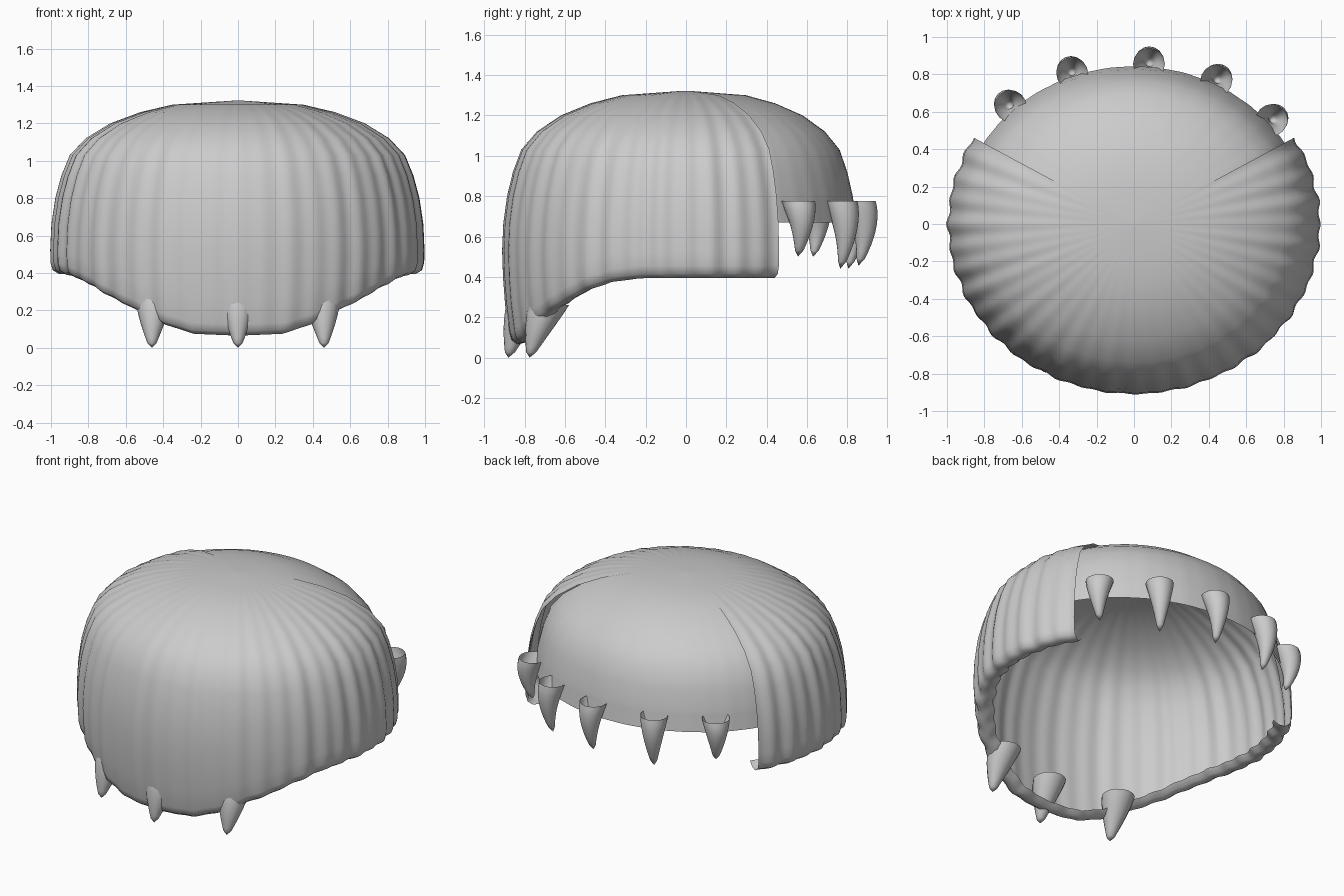
import bpy, bmesh
from math import sin, cos, radians, pi
from mathutils import Vector

if "Cube" in bpy.data.objects:
    bpy.data.objects.remove(bpy.data.objects["Cube"])


def lerp_table(table, v):
    for (a, fa), (b, fb) in zip(table, table[1:]):
        if v <= b:
            return fa + (fb - fa) * (v - a) / (b - a)
    return table[-1][1]


# Dome radius fraction against height
RADIUS = [(0.0, 0.95), (0.1, 0.96), (0.3, 0.988), (0.5, 1.0), (0.66, 0.993), (0.8, 0.972),
          (0.92, 0.94), (1.03, 0.895), (1.12, 0.81), (1.2, 0.68), (1.26, 0.52), (1.3, 0.35), (1.31, 0.2), (1.322, 0.02)]
# Lower edge height against angle from the front
EDGE = [(0, 0.065), (15, 0.075), (25, 0.125), (35, 0.2), (45, 0.265), (55, 0.33),
        (65, 0.375), (75, 0.393), (90, 0.395), (180, 0.395)]
LIP = [(0.0, 0.06), (-0.012, 0.02), (-0.045, 0.0), (-0.085, 0.008), (-0.115, 0.035)]


def grid_object(name, columns, closed=False, angle=50):
    bm = bmesh.new()
    cols = [[bm.verts.new(p) for p in c] for c in columns]
    pairs = list(zip(cols, cols[1:]))
    if closed:
        pairs.append((cols[-1], cols[0]))
    for c0, c1 in pairs:
        for i in range(len(c0) - 1):
            bm.faces.new((c0[i], c1[i], c1[i + 1], c0[i + 1]))
    bmesh.ops.remove_doubles(bm, verts=bm.verts, dist=0.0005)
    bmesh.ops.recalc_face_normals(bm, faces=bm.faces)
    me = bpy.data.meshes.new(name)
    bm.to_mesh(me)
    bm.free()
    ob = bpy.data.objects.new(name, me)
    bpy.context.collection.objects.link(ob)
    bpy.ops.object.select_all(action='DESELECT')
    ob.select_set(True)
    bpy.context.view_layer.objects.active = ob
    bpy.ops.object.shade_smooth_by_angle(angle=radians(angle))
    return ob


def panel(name, start, end, n, a, b, edge, lip, ripple):
    columns = []
    for i in range(n + 1):
        deg = start + (end - start) * i / n
        t = radians(deg)
        z0 = edge(abs(deg))
        zb = z0 + (0.06 if lip else 0)
        # Soft hair strands, strongest at the sides
        w = ripple * (0.4 + 0.6 * abs(sin(t))) * (cos(44 * t) + 0.5 * sin(27 * t))
        pts = [(0, 1.322)]
        for z, r in reversed(RADIUS):
            if z >= 0.8:
                pts.append((r * (1 + w), z))
        for k in range(1, 6):
            z = 0.8 + (zb - 0.8) * k / 5
            pts.append((lerp_table(RADIUS, z) * (1 + w), z))
        if lip:
            r0 = pts[-1][0]
            pts += [(r0 + dr, z0 + dz) for dr, dz in LIP[1:]]
        columns.append([(a * r * sin(t), -b * r * cos(t), z) for r, z in pts])
    return grid_object(name, columns)


# Hair shell: front with sides, then the inset back
panel("front_and_side_hair", -120.5, 120.5, 192, 0.995, 0.91,
      lambda d: lerp_table(EDGE, d), True, 0.007)
panel("back_hair", 117, 243, 60, 0.945, 0.85, lambda d: 0.67, False, 0.0015)


# Hollow pointed teeth swept along a curve
def tooth(name, base, mid, tip, r):
    base, mid, tip = Vector(base), Vector(mid), Vector(tip)
    sides, rings = 16, 10
    columns = []
    for s in range(sides):
        ang = 2 * pi * s / sides
        col = []
        for k in range(rings + 1):
            t = k / rings
            c = base * (1 - t) ** 2 + mid * 2 * t * (1 - t) + tip * t * t
            rad = 0 if k == rings else r * (1 - t ** 1.25 * 0.86)
            col.append(c + Vector((rad * cos(ang), rad * sin(ang), 0)))
        columns.append(col)
    return grid_object(name, columns, closed=True, angle=60)


# Front row
for i, (x, yb, yt) in enumerate([(-0.46, -0.68, -0.775), (0, -0.79, -0.88), (0.46, -0.68, -0.775)]):
    tooth(f"front_tooth_{i + 1}", (x * 0.97, yb, 0.26), (x, (yb + yt) / 2 - 0.01, 0.13), (x, yt, 0.0), 0.1)

# Back row, curving outwards
BACK = [(-0.66, 0.63, 0.5), (-0.33, 0.805, 0.44), (0.08, 0.855, 0.455), (0.44, 0.765, 0.44), (0.735, 0.555, 0.5)]
for i, (x, y, zt) in enumerate(BACK):
    out = Vector((x, y, 0)).normalized()
    base = Vector((x, y, 0.775))
    mid = Vector((x, y, (0.775 + zt) / 2 + 0.02)) + out * 0.06
    tip = Vector((x, y, zt)) + out * 0.0
    tooth(f"back_tooth_{i + 1}", base, mid, tip, 0.085)
